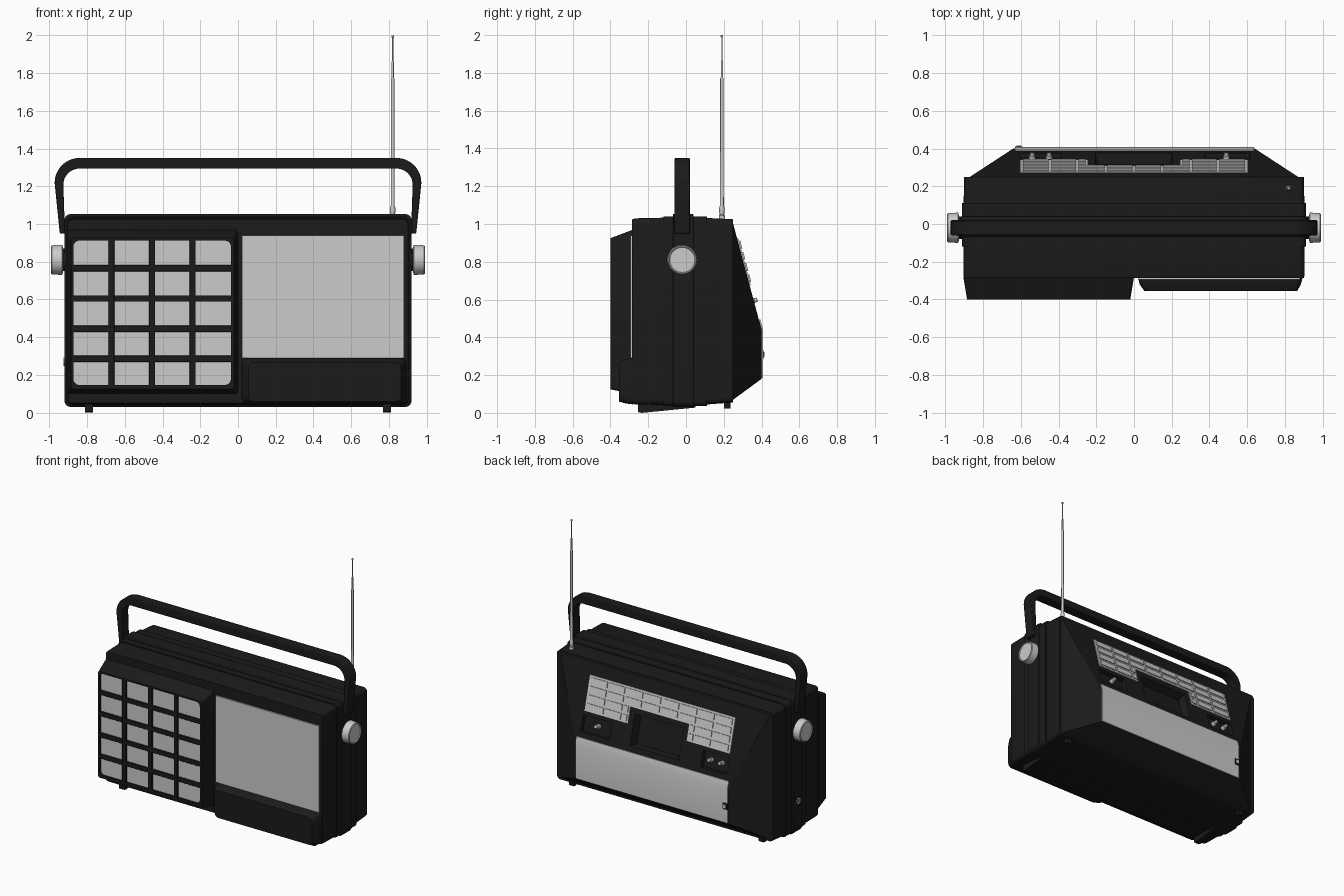
import bpy, bmesh, math
from mathutils import Matrix, Vector

if "Cube" in bpy.data.objects:
    bpy.data.objects.remove(bpy.data.objects["Cube"])

black = bpy.data.materials.new("black_plastic")
black.diffuse_color = (0.011, 0.011, 0.011, 1)
black.use_nodes = True
black.node_tree.nodes["Principled BSDF"].inputs["Base Color"].default_value = black.diffuse_color


def loft(name, loops, mat=black, bevel=0, matrix=None):
    """Skin a row of equal-length vertex loops and cap both ends."""
    bm = bmesh.new()
    rows = [[bm.verts.new(p) for p in loop] for loop in loops]
    n = len(rows[0])
    for a, b in zip(rows, rows[1:]):
        for i in range(n):
            j = (i + 1) % n
            bm.faces.new((a[i], a[j], b[j], b[i]))
    bm.faces.new(rows[0])
    bm.faces.new(rows[-1])
    if matrix:
        bm.transform(matrix)
    bmesh.ops.recalc_face_normals(bm, faces=bm.faces)
    me = bpy.data.meshes.new(name)
    bm.to_mesh(me)
    bm.free()
    ob = bpy.data.objects.new(name, me)
    bpy.context.collection.objects.link(ob)
    if mat:
        me.materials.append(mat)
    if bevel:
        m = ob.modifiers.new("bevel", 'BEVEL')
        m.width, m.segments, m.limit_method = bevel, 2, 'ANGLE'
    return ob


def rrect(x0, x1, z0, z1, y, r, seg=5):
    """Rounded rectangle loop in the xz plane at depth y."""
    pts = []
    for cx, cz, a0 in ((x1 - r, z1 - r, 0), (x0 + r, z1 - r, 90),
                       (x0 + r, z0 + r, 180), (x1 - r, z0 + r, 270)):
        for k in range(seg + 1):
            a = math.radians(a0 + 90 * k / seg)
            pts.append((cx + r * math.cos(a), y, cz + r * math.sin(a)))
    return pts


def box(name, x0, x1, y0, y1, z0, z1, mat=black, bevel=0, matrix=None):
    return loft(name, [[(x0, y, z0), (x1, y, z0), (x1, y, z1), (x0, y, z1)] for y in (y0, y1)],
                mat, bevel, matrix)


def lathe(name, profile, matrix, mat=None, n=32):
    """Turned part: (radius, height) pairs about local z."""
    return loft(name, [[(r * math.cos(2 * math.pi * i / n), r * math.sin(2 * math.pi * i / n), h)
                        for i in range(n)] for r, h in profile], mat, 0, matrix)


def cut(target, cutter):
    m = target.modifiers.new("cut", 'BOOLEAN')
    m.object, m.operation, m.solver = cutter, 'DIFFERENCE', 'EXACT'
    bpy.context.view_layer.objects.active = target
    bpy.ops.object.modifier_apply(modifier=m.name)
    bpy.data.objects.remove(cutter)


# case: main shell, raised rings and central carrying band
loft("case_shell", [rrect(-.90, .90, .05, 1.025, -.285, .02), rrect(-.905, .905, .045, 1.03, -.27, .03),
                    rrect(-.905, .905, .04, 1.035, -.05, .03), rrect(-.905, .905, .04, 1.035, .05, .03),
                    rrect(-.90, .90, .055, 1.025, .25, .03)])
loft("case_ring", [rrect(-.911, .911, .036, 1.041, y, .03) for y in (-.12, .11)])
loft("case_band", [rrect(-.92, .92, .03, 1.053, y, .035) for y in (-.07, .04)], bevel=.005)

# speaker housing with recessed opening
speaker = loft("speaker_housing", [rrect(-.905, .0, .10, .97, -.28, .015),
                                   rrect(-.885, -.02, .125, .925, -.40, .015)])
cut(speaker, loft("opening", [rrect(-.872, -.038, .147, .912, y, .03) for y in (-.45, -.38)], None))
loft("speaker_cloth", [rrect(-.874, -.036, .145, .914, y, .03) for y in (-.386, -.37)], None)
for i in range(3):
    x = -.67 + i * .215
    box("speaker_bar_vertical", x - .016, x + .016, -.40, -.375, .14, .918, bevel=.004)
for i in range(4):
    z = .285 + i * .16
    box("speaker_bar_horizontal", -.88, -.03, -.399, -.375, z - .017, z + .017, bevel=.004)

# dial panel and lower control bulge
box("dial_panel", .02, .88, -.295, -.27, .29, .94, None)
loft("control_bulge", [rrect(.02, .895, .045, .29, -.28, .03), rrect(.03, .885, .05, .285, -.32, .03),
                       rrect(.055, .865, .06, .265, -.355, .03)])

# sloped back housing; slope frame has local y outward and local z up the slope
tilt = math.atan2(.15, .56)
slope = Matrix.Translation((0, .25, 1.0)) @ Matrix.Rotation(tilt, 4, 'X')
back = loft("back_housing", [
    [(-.87, .24, .065), (.87, .24, .065), (.87, .24, 1.0), (-.87, .24, 1.0)],
    [(-.87, .25, .07), (.87, .25, .07), (.87, .25, 1.0), (-.87, .25, 1.0)],
    [(-.64, .40, .18), (.64, .40, .18), (.64, .40, .44), (-.64, .40, .44)]])


def recess(x0, x1, top, bottom, depth, taper):
    t = taper
    cut(back, loft("recess", [
        [(x0 + t, -depth, -bottom + t), (x1 - t, -depth, -bottom + t), (x1 - t, -depth, -top - t), (x0 + t, -depth, -top - t)],
        [(x0, .03, -bottom), (x1, .03, -bottom), (x1, .03, -top), (x0, .03, -top)]], None, 0, slope))


recess(-.21, .21, .25, .49, .06, .02)
recess(-.61, -.38, .36, .49, .025, .01)
recess(.37, .62, .36, .49, .025, .01)

# sockets in the back recesses
for x in (-.54, -.45, .49):
    lathe("back_socket", [(.017, -.03), (.017, 0), (.012, .004), (.012, .018), (.006, .02)],
          slope @ Matrix.Translation((x, 0, -.42)) @ Matrix.Rotation(-math.pi / 2, 4, 'X'), n=16)

# vent grille: U-shaped plate with raised louvres
top, mid, low = .08, .215, .335
U = [(-.605, -low), (-.245, -low), (-.245, -mid), (.245, -mid),
     (.245, -low), (.605, -low), (.605, -top), (-.605, -top)]
loft("vent_plate", [[(x, y, z) for x, z in U] for y in (-.01, .006)], None, 0, slope)
cols = [-.595, -.445, -.3, -.15, 0, .15, .3, .445, .595]
h = (low - top - .01) / 4
for r in range(4):
    z1 = -top - .005 - r * h
    for a, b in zip(cols, cols[1:]):
        if r > 1:
            if a < 0:
                b = min(b, -.25)
            else:
                a = max(a, .25)
        if b - a > .03:
            box("vent_louvre", a + .007, b - .007, 0, .013, z1 - h + .009, z1 - .009, None, 0, slope)

# battery door wrapping over the back edge, with latch
door = [(.388, .445), (.386, .495), (.393, .495), (.408, .44), (.408, .185), (.395, .185)]
loft("battery_door", [[(x, y, z) for y, z in door] for x in (-.63, .635)], None)
box("door_latch", -.632, -.59, .39, .411, .285, .335, bevel=.004)
box("latch_tab", -.622, -.60, .40, .416, .297, .323, None)

# carrying handle swept along an arched path
outer, inner = [(.945, .95)], [(.917, .95)]
for k in range(11):
    a = math.radians(9 * k)
    c, s = math.cos(a), math.sin(a)
    outer.append((.84 + .132 * c, 1.218 + .132 * s))
    inner.append((.84 + .086 * c, 1.208 + .086 * s))
outer += [(-x, z) for x, z in reversed(outer)]
inner += [(-x, z) for x, z in reversed(inner)]
loft("carry_handle", [[(a, -.06, b), (a, .02, b), (c, .02, d), (c, -.06, d)]
                      for (a, b), (c, d) in zip(outer, inner)], bevel=.005)

# side knobs on black collars
for sx in (-1, 1):
    m = Matrix.Translation((0, -.02, .81)) @ Matrix.Rotation(sx * math.pi / 2, 4, 'Y')
    lathe("knob_collar", [(.06, .90), (.06, .938)], m, black)
    lathe("side_knob", [(.065, .928), (.08, .932), (.08, .94), (.077, .986), (.073, .991),
                        (.069, .991), (.066, .985), (.001, .985)], m, n=40)

# telescopic antenna
lathe("antenna", [(.016, 1.02), (.016, 1.045), (.011, 1.05), (.014, 1.06), (.014, 1.085), (.010, 1.10),
                  (.009, 1.40), (.009, 1.77), (.006, 1.775), (.006, 1.86), (.003, 1.865),
                  (.003, 1.988), (.007, 1.99), (.007, 2.0)], Matrix.Translation((.82, .19, 0)), n=16)

# side power socket
lathe("side_socket", [(.022, .90), (.022, .924), (.012, .924), (.012, .912)],
      Matrix.Translation((0, -.02, .27)) @ Matrix.Rotation(-math.pi / 2, 4, 'Y'), n=20)

# runner feet
for x in (-.79, .79):
    loft("front_foot", [[(x + d, -.255, .005), (x + d, -.255, .05), (x + d, .05, .05), (x + d, .05, .028),
                         (x + d, -.235, 0)] for d in (-.022, .022)])
    box("rear_foot", x - .022, x + .022, .20, .235, .022, .07, bevel=.004)

# smooth shading with sharp edges kept
bpy.ops.object.select_all(action='SELECT')
bpy.context.view_layer.objects.active = back
bpy.ops.object.shade_smooth_by_angle(angle=math.radians(30))
